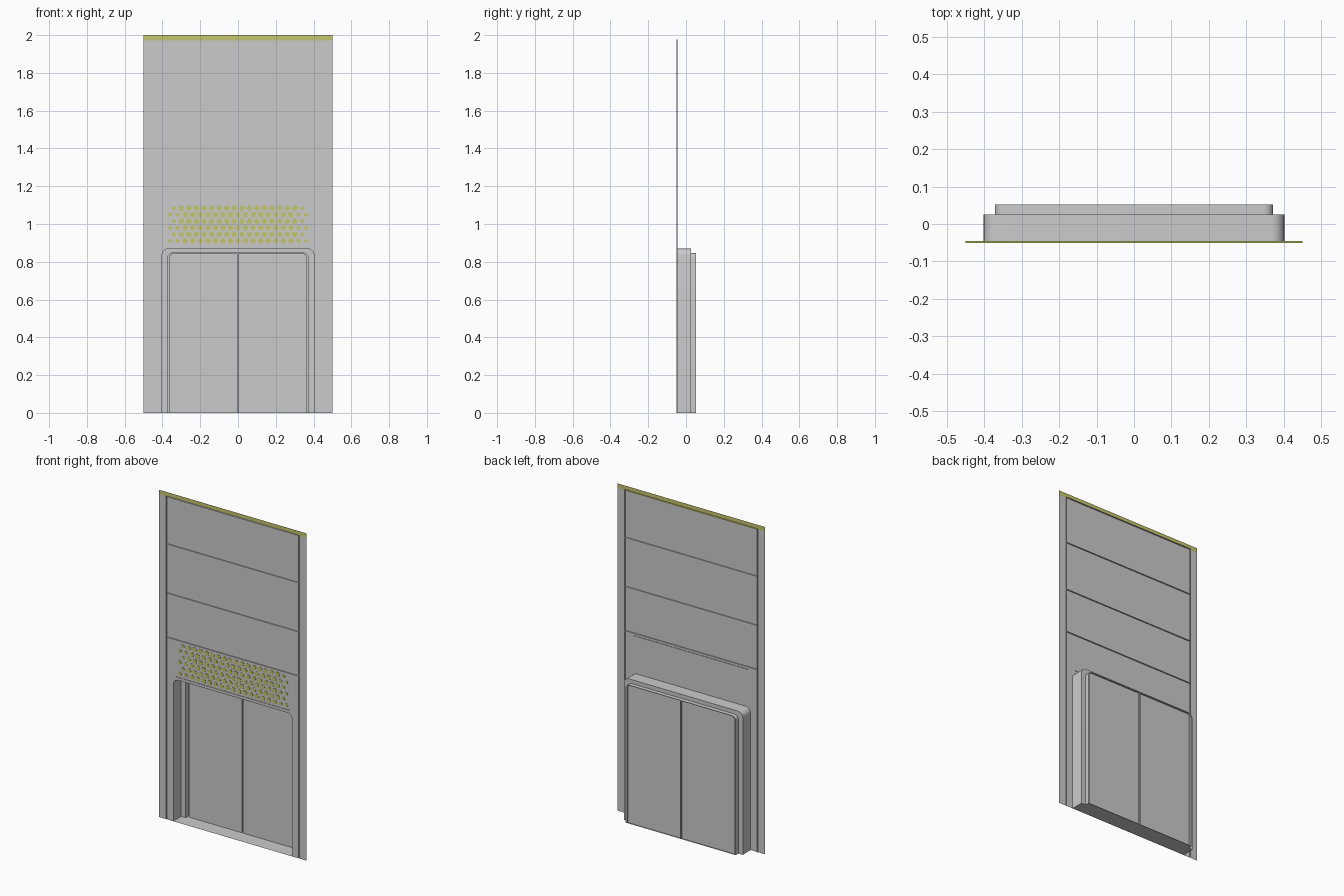
import bpy
import bmesh
from math import sin, cos, pi, radians

cube = bpy.data.objects.get("Cube")
if cube:
    bpy.data.objects.remove(cube, do_unlink=True)

FRONT, GROOVE, GRILLE = -0.051, -0.045, -0.048
STEP, DOOR, BACK = 0.026, 0.043, 0.052
OPEN_W, OPEN_H, OPEN_R = 0.402, 0.87, 0.035
INNER_W, INNER_H = 0.372, 0.846
LEAF_W, LEAF_H = 0.362, 0.844
SEAM = 0.003


def material(name, color):
    m = bpy.data.materials.new(name)
    m.use_nodes = True
    m.diffuse_color = color
    m.node_tree.nodes["Principled BSDF"].inputs["Base Color"].default_value = color
    return m


grey = material("grey metal", (0.6, 0.6, 0.6, 1))
olive = material("olive yellow", (0.56, 0.57, 0.16, 1))


def finish(name, bm, mats, smooth=False):
    bmesh.ops.remove_doubles(bm, verts=bm.verts, dist=0.0001)
    mesh = bpy.data.meshes.new(name)
    bm.to_mesh(mesh)
    bm.free()
    for m in mats:
        mesh.materials.append(m)
    ob = bpy.data.objects.new(name, mesh)
    bpy.context.collection.objects.link(ob)
    if smooth:
        bpy.ops.object.select_all(action='DESELECT')
        ob.select_set(True)
        bpy.context.view_layer.objects.active = ob
        bpy.ops.object.shade_smooth_by_angle(angle=radians(30))
    return ob


def face(bm, points, mat=0):
    f = bm.faces.new([bm.verts.new(p) for p in points])
    f.material_index = mat
    return f


def arch(w, h, r, steps=6):
    """Doorway outline from bottom right, over the top, to bottom left."""
    arc = [(w - r + r * cos(a), h - r + r * sin(a))
           for a in (pi / 2 * i / steps for i in range(steps + 1))]
    half = [(w, 0)] + arc
    return half + [(-x, z) for x, z in reversed(half)]


# Wall sheet: a grid of cells, each flush, sunk, or open
g = 0.002
side = 0.448
seams = [1.115, 1.385, 1.685, 1.974]
xs = sorted(s * x for s in (-1, 1)
            for x in (0.5, side + g, side - g, OPEN_W, 0.385))
zs = sorted([0, OPEN_H, 0.887, 1.1, 2] + [z + d for z in seams for d in (-g, g)])


def depth(x, z):
    x = abs(x)
    if x < OPEN_W and z < OPEN_H:
        return None
    if z > seams[-1] + g or x > side + g:
        return FRONT
    if x > side - g or any(abs(z - s) < g for s in seams):
        return GROOVE
    return GRILLE if x < 0.385 and 0.887 < z < 1.1 else FRONT


cells = {}
for i in range(len(xs) - 1):
    for j in range(len(zs) - 1):
        cells[i, j] = depth((xs[i] + xs[i + 1]) / 2, (zs[j] + zs[j + 1]) / 2)

bm = bmesh.new()
for (i, j), y in cells.items():
    if y is None:
        continue
    x0, x1, z0, z1 = xs[i], xs[i + 1], zs[j], zs[j + 1]
    top_band = 1 if z1 > seams[-1] + g / 2 else 0
    face(bm, [(x0, y, z0), (x1, y, z0), (x1, y, z1), (x0, y, z1)], top_band)
    # Short walls where neighbouring cells differ in depth
    right, above = cells.get((i + 1, j)), cells.get((i, j + 1))
    if right is not None and right != y:
        face(bm, [(x1, y, z0), (x1, right, z0), (x1, right, z1), (x1, y, z1)])
    if above is not None and above != y:
        face(bm, [(x0, y, z1), (x1, y, z1), (x1, above, z1), (x0, above, z1)],
             top_band)
# Rounded top corners of the opening
for s in (-1, 1):
    corner = [(s * x, FRONT, z) for x, z in arch(OPEN_W, OPEN_H, OPEN_R)[1:8]]
    corner.append((s * OPEN_W, FRONT, OPEN_H))
    face(bm, corner[::-s])
finish("wall_panel", bm, [grey, olive])

# Stepped door frame lofted through arches
bm = bmesh.new()
outer = arch(OPEN_W, OPEN_H, OPEN_R)
inner = arch(INNER_W, INNER_H, 0.025)
leaf = arch(LEAF_W, LEAF_H, 0.02)
rings = [(outer, FRONT), (outer, STEP), (inner, STEP),
         (inner, BACK), (leaf, BACK), (leaf, DOOR)]
for (a, ya), (b, yb) in zip(rings, rings[1:]):
    for k in range(len(a) - 1):
        face(bm, [(a[k][0], ya, a[k][1]), (b[k][0], yb, b[k][1]),
                  (b[k + 1][0], yb, b[k + 1][1]), (a[k + 1][0], ya, a[k + 1][1])])
finish("door_frame", bm, [grey], smooth=True)

# Sill floor closing the bottom of the frame
bm = bmesh.new()
for w, y0, y1 in ((OPEN_W, FRONT, STEP), (INNER_W, STEP, BACK)):
    face(bm, [(-w, y0, 0), (w, y0, 0), (w, y1, 0), (-w, y1, 0)])
finish("door_sill", bm, [grey])

# Two sliding doors, with folded edges at the centre seam
for name, s in (("left_door", 1), ("right_door", -1)):
    bm = bmesh.new()
    half = [(x, z) for x, z in leaf if x > 0] + [(SEAM, LEAF_H), (SEAM, 0)]
    face(bm, [(s * x, DOOR, z) for x, z in half][::-s])
    face(bm, [(s * SEAM, DOOR, 0), (s * SEAM, BACK, 0),
              (s * SEAM, BACK, LEAF_H), (s * SEAM, DOOR, LEAF_H)][::s])
    finish(name, bm, [grey])
bm = bmesh.new()
face(bm, [(-SEAM, BACK, 0), (SEAM, BACK, 0), (SEAM, BACK, LEAF_H), (-SEAM, BACK, LEAF_H)])
finish("door_seam", bm, [grey])

# Grille dots in staggered rows, smaller towards both ends
bm = bmesh.new()
pitch = 0.04
for row in range(6):
    z = 0.911 + row * 0.0345
    count = 19 if row % 2 == 0 else 18
    for k in range(count):
        x = (k - (count - 1) / 2) * pitch
        r = 0.015 if abs(x) < 0.31 else 0.011
        ring = [(x + r * cos(2 * pi * n / 10), z + r * sin(2 * pi * n / 10))
                for n in range(10)]
        face(bm, [(px, GRILLE - 0.002, pz) for px, pz in ring])
        for n in range(10):
            a, b = ring[n], ring[(n + 1) % 10]
            face(bm, [(a[0], GRILLE, a[1]), (b[0], GRILLE, b[1]),
                      (b[0], GRILLE - 0.002, b[1]), (a[0], GRILLE - 0.002, a[1])])
finish("grille_dots", bm, [olive])
